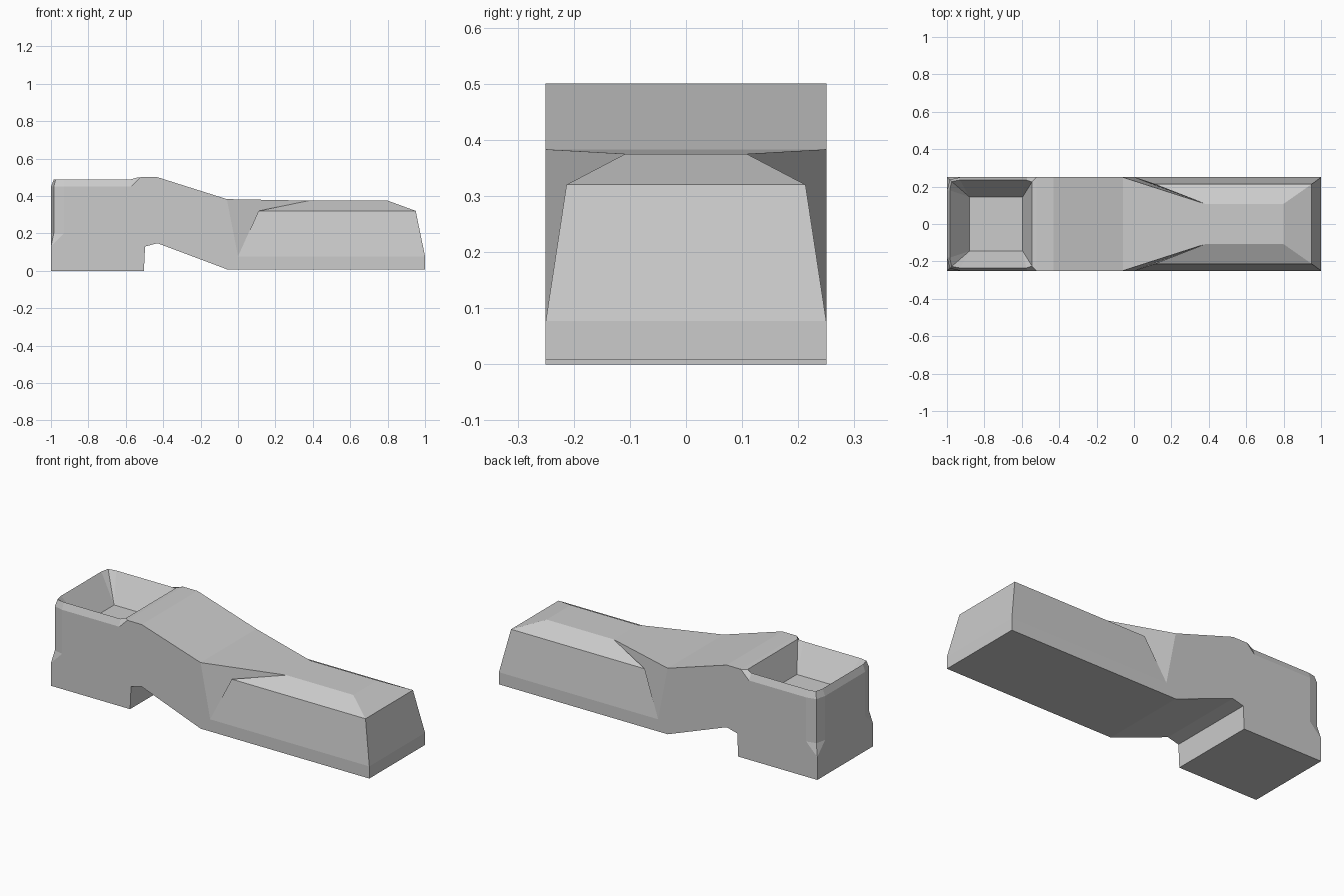
import bpy, bmesh

if "Cube" in bpy.data.objects:
    bpy.data.objects.remove(bpy.data.objects["Cube"])

bm = bmesh.new()
# Named points of the +y half
P = dict(
    # lower block, neck and nose side outline
    A=(-1, .25, 0), B=(-.503, .25, 0), C=(-.497, .25, .13), D=(-.43, .25, .147),
    E=(-.06, .25, .008), F=(1, .25, .008), G=(1, .25, .077), g=(0, .25, .077),
    K=(-.06, .25, .383), L=(-.43, .25, .5), M=(-.52, .25, .5), m=(-.57, .25, .45),
    # tapered nose
    H=(.95, .213, .32), h=(.11, .213, .32), I=(.8, .108, .375), J=(.38, .108, .375),
    # notched rear corner
    U=(-1, .25, .13), T=(-1, .18, .2), W=(-.93, .25, .2), v=(-.985, .237, .2),
    S=(-1, .18, .45), X=(-.93, .25, .45), V=(-.985, .237, .45),
    # basin rim and floor
    R=(-.985, .18, .488), Z=(-.975, .227, .488), Y=(-.93, .235, .488),
    n=(-.575, .235, .488), N=(-.545, .225, .497),
    O=(-.595, .145, .34), Q=(-.88, .145, .34),
)


def add(points):
    bm.faces.new([bm.verts.new(p) for p in points])


def mirrored(p):
    return (p[0], -p[1], p[2])


def side(names):
    pts = [P[k] for k in names]
    add(pts)
    add([mirrored(p) for p in reversed(pts)])


def span(a, b):
    add([P[a], P[b], mirrored(P[b]), mirrored(P[a])])


# Panels running across the full width, following the centre profile round
loop = "ABCDEFGHIJKLMNOQRSTU"
for a, b in zip(loop, loop[1:] + loop[0]):
    span(a, b)

# Flat side wall, nose taper, bevelled corner, rim and basin walls
for names in ("ABCDEFGgKLMmXWU", "gGHh", "hHIJ", "KgJ", "ghJ",
              "UWv", "UvT", "WXVv", "vVST",
              "mXYn", "MmnN", "XVZY", "VSRZ",
              "YnOQ", "nNO", "YZQ", "ZRQ"):
    side(names)

bmesh.ops.remove_doubles(bm, verts=bm.verts[:], dist=0.0005)
bmesh.ops.recalc_face_normals(bm, faces=bm.faces[:])

mesh = bpy.data.meshes.new("scooped_body")
bm.to_mesh(mesh)
bm.free()
body = bpy.data.objects.new("scooped_body", mesh)
bpy.context.collection.objects.link(body)
